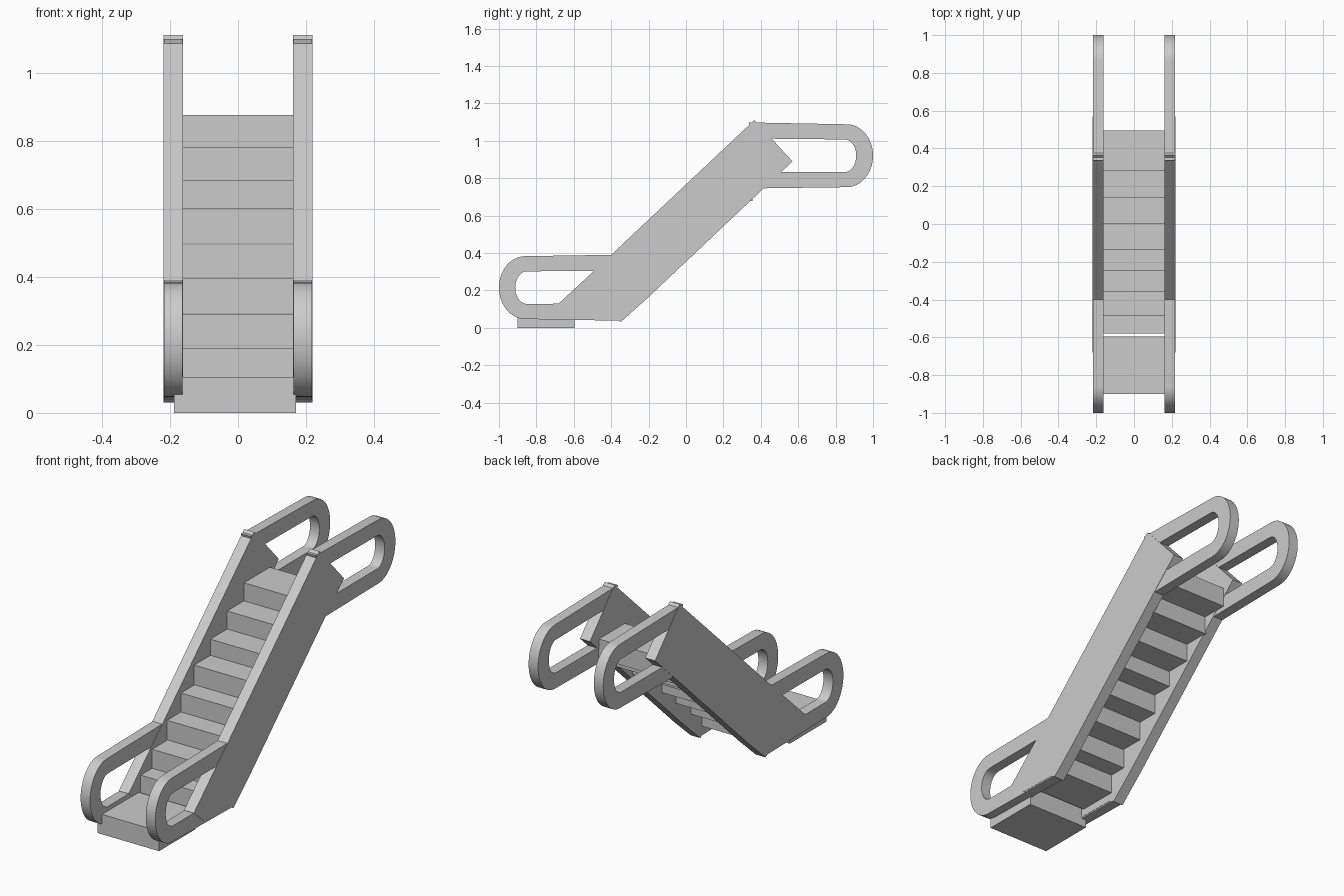
import bpy, bmesh, math

if "Cube" in bpy.data.objects:
    bpy.data.objects.remove(bpy.data.objects["Cube"])


def box(name, x0, x1, y0, y1, z0, z1):
    bm = bmesh.new()
    bmesh.ops.create_cube(bm, size=1)
    for v in bm.verts:
        v.co.x = x0 if v.co.x < 0 else x1
        v.co.y = y0 if v.co.y < 0 else y1
        v.co.z = z0 if v.co.z < 0 else z1
    return finish(name, bm)


def finish(name, bm):
    bmesh.ops.recalc_face_normals(bm, faces=bm.faces)
    me = bpy.data.meshes.new(name)
    bm.to_mesh(me)
    bm.free()
    ob = bpy.data.objects.new(name, me)
    bpy.context.collection.objects.link(ob)
    return ob


def side_pair(name, profile, x0, x1):
    """Extrude a (y, z) profile along x and mirror it to the other side."""
    bm = bmesh.new()
    face = bm.faces.new([bm.verts.new((x0, y, z)) for y, z in profile])
    ext = bmesh.ops.extrude_face_region(bm, geom=[face])
    for v in ext["geom"]:
        if isinstance(v, bmesh.types.BMVert):
            v.co.x = x1
    ob = finish(name, bm)
    mirror = ob.modifiers.new("mirror", "MIRROR")
    mirror.use_axis = (True, False, False)
    return ob


def bend(cy, cz, ry, rz, n=24):
    """Half ellipse from top to bottom; the sign of ry picks the direction."""
    return [(cy + ry * math.sin(math.pi * i / n), cz + rz * math.cos(math.pi * i / n))
            for i in range(n + 1)]


def smooth(ob):
    bpy.ops.object.select_all(action="DESELECT")
    ob.select_set(True)
    bpy.context.view_layer.objects.active = ob
    bpy.ops.object.shade_smooth_by_angle(angle=math.radians(30))


# Sloping side panels
side_pair("side_panel", [(0.365, 1.11), (0.57, 0.89), (0.42, 0.75), (-0.21, 0.155),
                         (-0.35, 0.03), (-0.37, 0.045), (-0.59, 0.05), (-0.68, 0.13),
                         (-0.40, 0.39)], 0.161, 0.219)

# Lower handrail loops
lower = ([(-0.40, 0.39)] + bend(-0.86, 0.215, -0.14, 0.168) + [(-0.355, 0.038), (-0.40, 0.13)]
         + bend(-0.85, 0.215, -0.063, 0.087)[::-1] + [(-0.45, 0.304)])
smooth(side_pair("lower_handrail", lower, 0.1625, 0.2175))

# Upper handrail loops
upper = ([(0.335, 1.098)] + bend(0.86, 0.92, 0.14, 0.168) + [(0.42, 0.746), (0.45, 0.832)]
         + bend(0.85, 0.92, 0.06, 0.087)[::-1] + [(0.36, 1.012)])
smooth(side_pair("upper_handrail", upper, 0.1625, 0.2175))

# Entry platform
box("base_platform", -0.188, 0.17, -0.90, -0.595, 0.0, 0.105)

# Overlapping step blocks: (front edge y, tread z)
steps = [(-0.58, 0.19), (-0.485, 0.29), (-0.36, 0.395), (-0.245, 0.495),
         (-0.135, 0.60), (0.0, 0.685), (0.14, 0.78), (0.28, 0.875)]
for i, (y, z) in enumerate(steps):
    box(f"step_{i + 1}", -0.167, 0.167, y, y + 0.215, z - 0.103, z)
